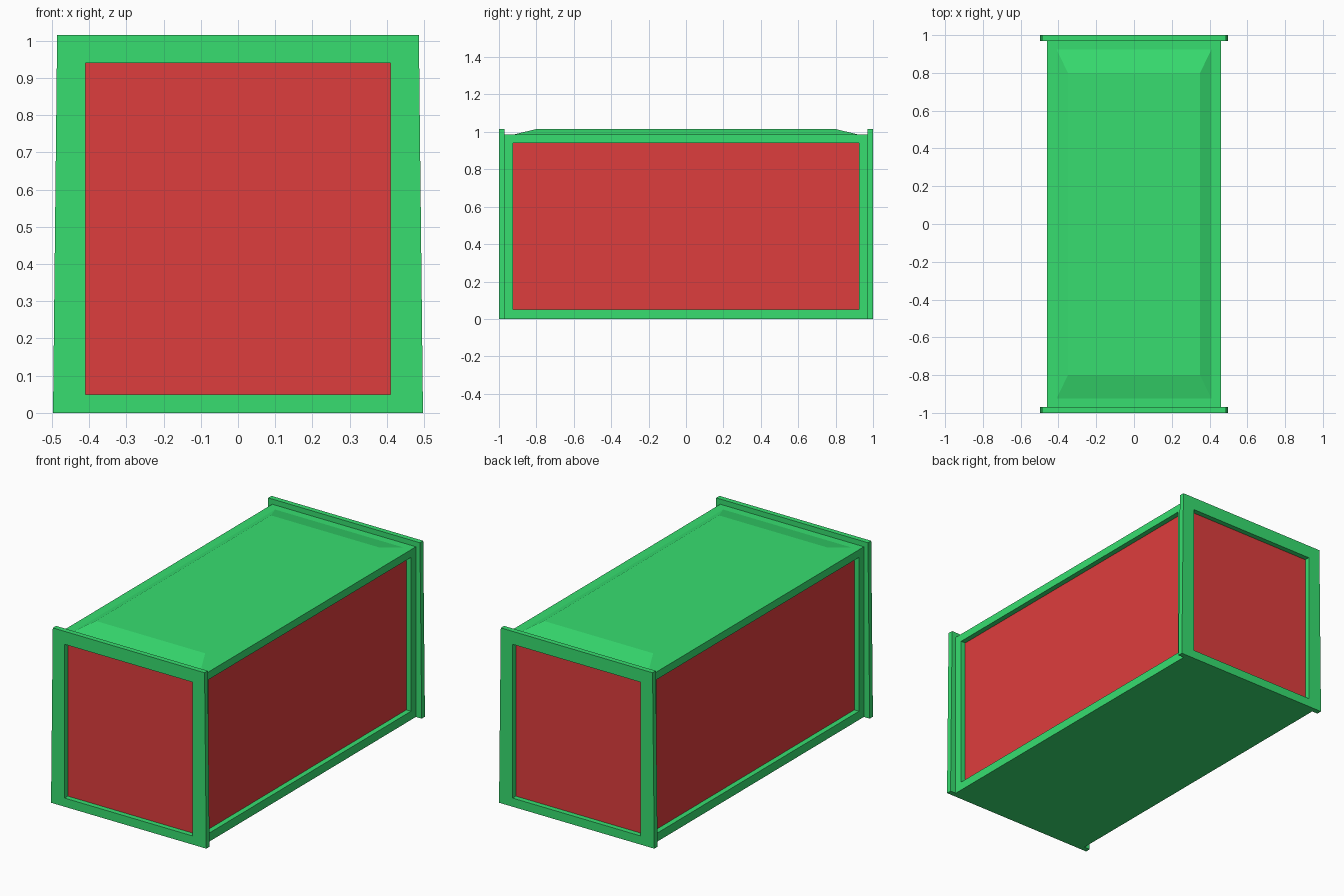
import bpy, bmesh
from mathutils import Vector

if "Cube" in bpy.data.objects:
    bpy.data.objects.remove(bpy.data.objects["Cube"])


def material(name, rgb):
    m = bpy.data.materials.new(name)
    m.diffuse_color = (*rgb, 1)
    m.use_nodes = True
    m.node_tree.nodes["Principled BSDF"].inputs["Base Color"].default_value = m.diffuse_color
    return m


green = material("green_paint", (0.038, 0.73, 0.162))
red = material("red_panel", (0.73, 0.047, 0.047))


def finish(bm, name, mat):
    mesh = bpy.data.meshes.new(name)
    bm.to_mesh(mesh)
    bm.free()
    mesh.materials.append(mat)
    ob = bpy.data.objects.new(name, mesh)
    bpy.context.collection.objects.link(ob)
    return ob


def facing(bm, direction):
    """Outermost face looking along a direction."""
    d = Vector(direction)
    bm.normal_update()
    faces = [f for f in bm.faces if f.normal.dot(d) > 0.99]
    return max(faces, key=lambda f: f.calc_center_median().dot(d))


def extrude(bm, face):
    """Extrude one face in place and return the new cap."""
    new = bmesh.ops.extrude_discrete_faces(bm, faces=[face])["faces"][0]
    return new


def reshape(face, axis, half_low, half_high, low, high, depth):
    """Set a cap's rectangle (half widths at low and high z) and its plane."""
    other = 1 - axis
    mid = face.calc_center_median().z
    for v in face.verts:
        top = v.co.z > mid
        v.co[other] = (half_high if top else half_low) * (1 if v.co[other] > 0 else -1)
        v.co.z = high if top else low
        v.co[axis] = depth


def recess(bm, direction, half, low, high, plane, floor, name):
    """Cut a rectangular recess and fill its floor with a red panel."""
    axis = 0 if direction[0] else 1
    cap = extrude(bm, facing(bm, direction))
    reshape(cap, axis, half, half, low, high, plane)
    cap = extrude(bm, cap)
    reshape(cap, axis, half, half, low, high, floor)
    panel = bmesh.new()
    panel.faces.new([panel.verts.new(v.co) for v in cap.verts])
    bm.faces.remove(cap)
    finish(panel, name, red)


# container shell
bm = bmesh.new()
bmesh.ops.create_cube(bm, size=1)
for v in bm.verts:
    v.co = Vector((v.co.x * 0.92, v.co.y * 1.94, (v.co.z + 0.5) * 0.985))

# recessed long sides
for s, name in ((1, "right_panel"), (-1, "left_panel")):
    recess(bm, (s, 0, 0), 0.925, 0.05, 0.94, s * 0.46, s * 0.43, name)

# tapered end frames with recessed panels
for s, name in ((1, "back_panel"), (-1, "front_panel")):
    cap = extrude(bm, facing(bm, (0, s, 0)))
    reshape(cap, 1, 0.497, 0.486, 0, 1.015, s * 0.97)
    cap = extrude(bm, cap)
    reshape(cap, 1, 0.497, 0.486, 0, 1.015, s * 1.0)
    recess(bm, (0, s, 0), 0.41, 0.05, 0.94, s * 1.0, s * 0.97, name)

# raised roof with sloped borders
bm.normal_update()
roof = max((f for f in bm.faces if f.normal.z > 0.99), key=lambda f: f.calc_area()
           if f.calc_center_median().z > 0.9 else 0)
for hx, hy, z in ((0.41, 0.925, 0.985), (0.35, 0.8, 1.015)):
    roof = extrude(bm, roof)
    for v in roof.verts:
        v.co = Vector((hx if v.co.x > 0 else -hx, hy if v.co.y > 0 else -hy, z))
bmesh.ops.recalc_face_normals(bm, faces=bm.faces)
finish(bm, "container_shell", green)
